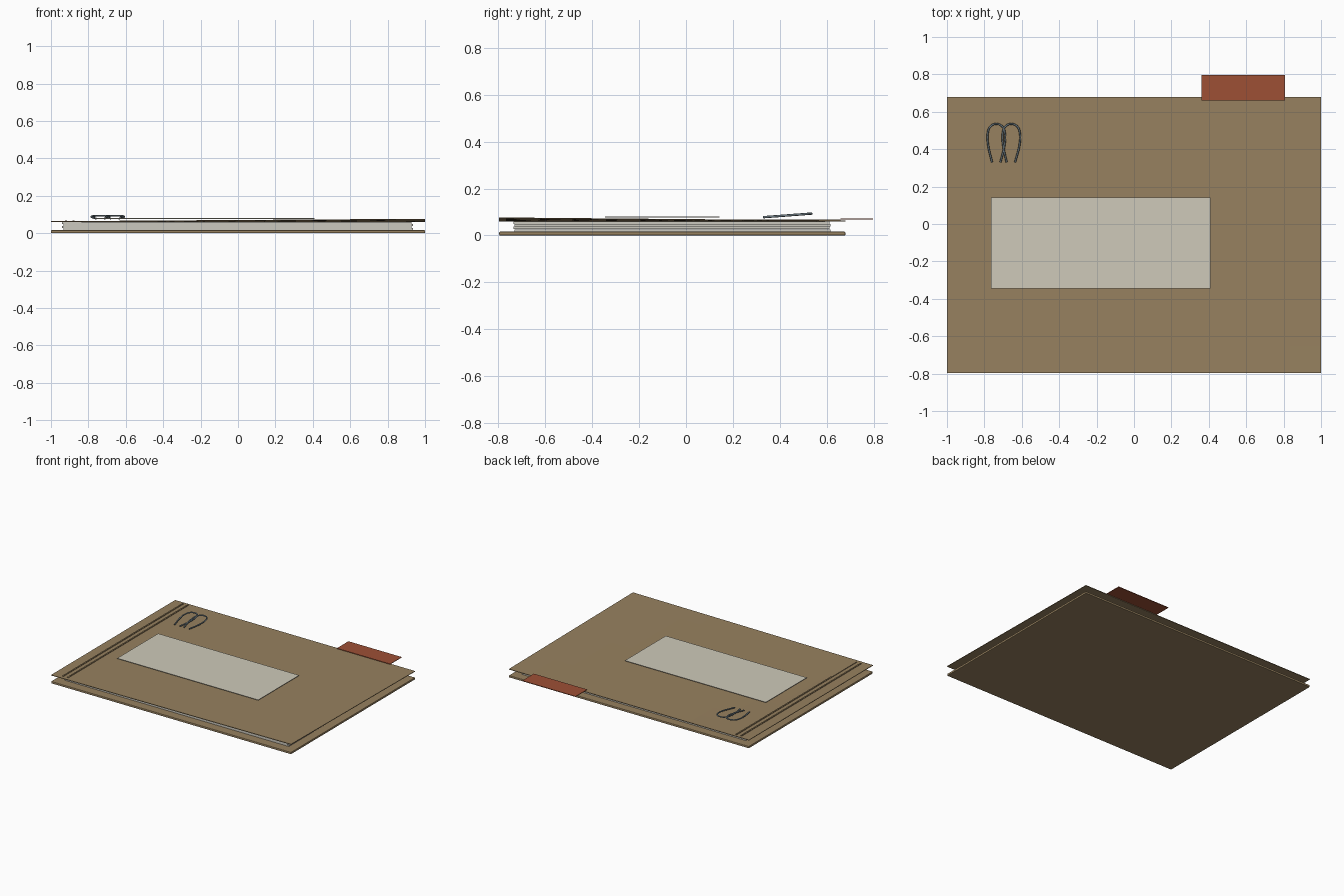
import bpy
import bmesh
import math
from mathutils import Vector

cube = bpy.data.objects.get("Cube")
if cube:
    bpy.data.objects.remove(cube, do_unlink=True)


def material(name, r, g, b):
    mat = bpy.data.materials.new(name)
    mat.use_nodes = True
    mat.diffuse_color = (r, g, b, 1)
    mat.node_tree.nodes["Principled BSDF"].inputs["Base Color"].default_value = (r, g, b, 1)
    return mat


card = material("tan card", 0.31, 0.22, 0.115)
paper = material("grey paper", 0.6, 0.58, 0.52)
label_white = material("label paper", 0.62, 0.59, 0.49)
red = material("rust red", 0.34, 0.08, 0.036)
steel = material("blue steel", 0.17, 0.22, 0.25)


def add_object(name, bm, mat):
    bmesh.ops.recalc_face_normals(bm, faces=bm.faces)
    mesh = bpy.data.meshes.new(name)
    bm.to_mesh(mesh)
    bm.free()
    obj = bpy.data.objects.new(name, mesh)
    bpy.context.collection.objects.link(obj)
    mesh.materials.append(mat)
    return obj


def box(name, xs, ys, zs, mat, bevel=0):
    """Box given by its extent along each axis."""
    bm = bmesh.new()
    bmesh.ops.create_cube(bm, size=1)
    for v in bm.verts:
        v.co = Vector([(a + b) / 2 + c * (b - a) for (a, b), c in zip((xs, ys, zs), v.co)])
    obj = add_object(name, bm, mat)
    if bevel:
        mod = obj.modifiers.new("Soft edge", "BEVEL")
        mod.width = bevel
        mod.segments = 2
    return obj


FRONT, BACK = -0.797, 0.68

# Back board
box("back_board", (-1, 1), (FRONT, BACK), (0, 0.016), card, 0.004)

# Stack of slightly shifted sheets
for i in range(4):
    shift = 0.004 * (-1) ** i
    z = 0.017 + i * 0.011
    box(f"sheet_bundle_{i + 1}", (-0.936 + shift, 0.932 + shift),
        (-0.733 + shift / 2, 0.615 + shift / 2), (z, z + 0.0095), paper)


# Front cover, its front right corner gently lifted
def cover_height(x, y):
    return 0.064 + 0.013 * (x + 1) / 2 * (BACK - y) / (BACK - FRONT)


bm = bmesh.new()
bmesh.ops.create_grid(bm, x_segments=12, y_segments=10, size=1)
for v in bm.verts:
    y = FRONT + (v.co.y + 1) / 2 * (BACK - FRONT)
    v.co = (v.co.x, y, cover_height(v.co.x, y))
cover = add_object("front_cover", bm, card)
solid = cover.modifiers.new("Thickness", "SOLIDIFY")
solid.thickness = 0.004
solid.offset = -1

# Raised fold ridges beside the hinge edge
for i, x in enumerate((-0.92, -0.88)):
    box(f"fold_ridge_{i + 1}", (x - 0.005, x + 0.005), (-0.77, 0.66), (0.062, 0.069), card)

# Label and index tab
box("label", (-0.765, 0.41), (-0.345, 0.142), (0.077, 0.08), label_white)
box("index_tab", (0.362, 0.806), (0.66, 0.797), (0.069, 0.073), red)


# Wire clip made of two crossing loops
def wire_loop(name, centre, lean):
    curve = bpy.data.curves.new(name, "CURVE")
    curve.dimensions = "3D"
    curve.bevel_depth = 0.005
    curve.bevel_resolution = 2
    curve.resolution_u = 6
    curve.use_fill_caps = True
    points = [(-0.025 + lean, 0.33), (-0.045, 0.43)]
    for k in range(5):
        a = math.pi * (1 - k / 4)
        points.append((0.046 * math.cos(a), 0.485 + 0.05 * math.sin(a)))
    points += [(0.045, 0.43), (0.02 + lean, 0.33)]
    spline = curve.splines.new("BEZIER")
    spline.bezier_points.add(len(points) - 1)
    for p, (x, y) in zip(spline.bezier_points, points):
        p.co = (centre + x, y, 0.078 + (y - 0.33) * 0.075)
        p.handle_left_type = p.handle_right_type = "AUTO"
    obj = bpy.data.objects.new(name, curve)
    bpy.context.collection.objects.link(obj)
    curve.materials.append(steel)


wire_loop("clip_loop_right", -0.736, 0.002)
wire_loop("clip_loop_left", -0.656, 0.0)
